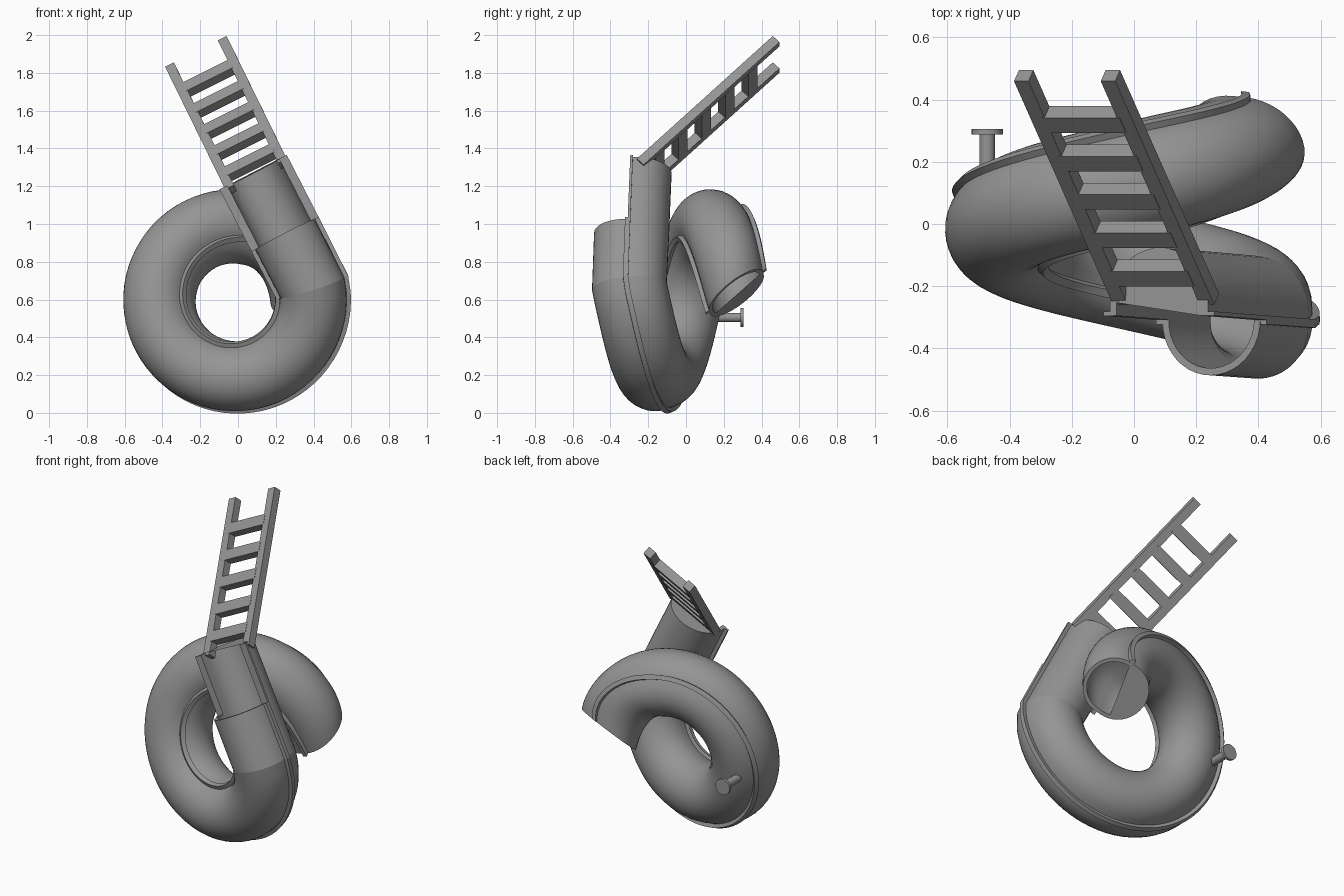
import bpy, bmesh
from math import sin, cos, pi, radians
from mathutils import Vector, Matrix

if "Cube" in bpy.data.objects:
    bpy.data.objects.remove(bpy.data.objects["Cube"])

grey = bpy.data.materials.new("plain_grey")
grey.use_nodes = True
grey.diffuse_color = (0.3, 0.3, 0.3, 1)
grey.node_tree.nodes["Principled BSDF"].inputs["Base Color"].default_value = (0.3, 0.3, 0.3, 1)


def finish(bm, name, smooth=True):
    bmesh.ops.recalc_face_normals(bm, faces=bm.faces)
    mesh = bpy.data.meshes.new(name)
    bm.to_mesh(mesh)
    bm.free()
    mesh.materials.append(grey)
    ob = bpy.data.objects.new(name, mesh)
    bpy.context.collection.objects.link(ob)
    if smooth:
        bpy.ops.object.select_all(action="DESELECT")
        ob.select_set(True)
        bpy.context.view_layer.objects.active = ob
        bpy.ops.object.shade_smooth_by_angle(angle=radians(35))


# Half-pipe cross-section with a joining flange on both edges and straight walls
OUTER, INNER, FLANGE, LIP, SEGS = 0.177, 0.154, 0.2, 0.014, 20


def half_pipe(side, wall):
    arc = [(cos(pi * i / SEGS), sin(pi * i / SEGS)) for i in range(SEGS + 1)]
    pts = [(FLANGE, 0), (FLANGE, LIP), (OUTER, LIP)]
    pts += [(OUTER * a, wall + OUTER * b) for a, b in arc]
    pts += [(-OUTER, LIP), (-FLANGE, LIP), (-FLANGE, 0), (-INNER, 0)]
    pts += [(INNER * a, wall + INNER * b) for a, b in reversed(arc)]
    pts += [(INNER, 0)]
    return [(a, b * side) for a, b in pts]


def sweep(name, sections, side, wall):
    """Skin a half pipe through (point, tangent, flange direction) sections."""
    bm = bmesh.new()
    rings = []
    for p, t, u in sections:
        t = t.normalized()
        u = (u - t * u.dot(t)).normalized()
        v = t.cross(u)
        rings.append([bm.verts.new(p + u * a + v * b) for a, b in half_pipe(side, wall)])
    n = len(rings[0])
    for r, s in zip(rings, rings[1:]):
        for i in range(n):
            j = (i + 1) % n
            bm.faces.new((r[i], r[j], s[j], s[i]))
    for r in (rings[0], rings[-1]):
        bm.faces.new(r)
    bmesh.ops.triangulate(bm, faces=[f for f in bm.faces if len(f.verts) > 4])
    finish(bm, name)


# Coiled tube path: one tightening turn about y, with a slowly twisting flange
R0, R1, CENTRE = 0.418, 0.402, Vector((-0.02, 0, 0.6))
START, END, Y0, Y1, STEPS = radians(9), radians(-354), -0.32, 0.265, 72
mouth_dir = Vector((0.32, 0.585, -0.743))
coil = []
for k in range(STEPS + 1):
    f = k / STEPS
    a = START + (END - START) * f
    r = R0 + (R1 - R0) * f
    radial = Vector((cos(a), 0, sin(a)))
    t = Vector((r * sin(a), (Y1 - Y0) / (START - END), -r * cos(a))).normalized()
    t = t.lerp(mouth_dir, max(0, (f - 0.8) / 0.2))
    twist = radians(84) * f
    u = radial * cos(twist) + Vector((0, 1, 0)) * sin(twist)
    coil.append((CENTRE + radial * r + Vector((0, Y0 + (Y1 - Y0) * f, 0)), t, u))

# Straight chute path, mitred into the coil
chute_top = Vector((0.08, -0.295, 1.275))
seam = coil[0][0]
down = (seam - chute_top).normalized()
across = Vector((0.894, 0, 0.447))
coil[0] = (seam, down + coil[0][1], across + coil[0][2])
chute = [(chute_top, down, across), (chute_top.lerp(seam, 0.54), down, across), coil[0]]

# The rear half is a deeper trough than the front half
DEEP, SHALLOW = 0.042, LIP / 10
sweep("tube_rear_half", coil, -1, DEEP)
sweep("tube_front_half", coil, 1, SHALLOW)
sweep("chute_rear_half", chute, -1, DEEP)
sweep("chute_front_cover", chute[1:], 1, SHALLOW)

# Ladder
along = Vector((-0.31, 0.7, 0.632)).normalized()
face = across.cross(along).normalized()
ladder_base = Vector((0.10, -0.235, 1.255))
turn = Matrix((across, along, face)).transposed().to_4x4()


def ladder_bar(name, x, y, size):
    bm = bmesh.new()
    bmesh.ops.create_cube(bm, size=1)
    bmesh.ops.scale(bm, vec=size, verts=bm.verts)
    bmesh.ops.translate(bm, vec=(x, y, 0), verts=bm.verts)
    bmesh.ops.transform(bm, matrix=Matrix.Translation(ladder_base) @ turn, verts=bm.verts)
    finish(bm, name, smooth=False)


for name, x in (("left_rail", 0.156), ("right_rail", -0.156)):
    ladder_bar(name, x, 0.5, (0.052, 1.02, 0.05))
for k in range(5):
    ladder_bar(f"rung_{k + 1}", 0, 0.11 + 0.175 * k, (0.28, 0.068, 0.054))


# Mounting peg with a round end plate
def peg_part(name, radius, y0, y1):
    bm = bmesh.new()
    bmesh.ops.create_cone(bm, cap_ends=True, segments=24, radius1=radius, radius2=radius, depth=y1 - y0)
    place = Matrix.Translation((-0.472, (y0 + y1) / 2, 0.505)) @ Matrix.Rotation(pi / 2, 4, "X")
    bmesh.ops.transform(bm, matrix=place, verts=bm.verts)
    finish(bm, name)


peg_part("peg", 0.025, 0.15, 0.29)
peg_part("peg_plate", 0.05, 0.288, 0.305)
